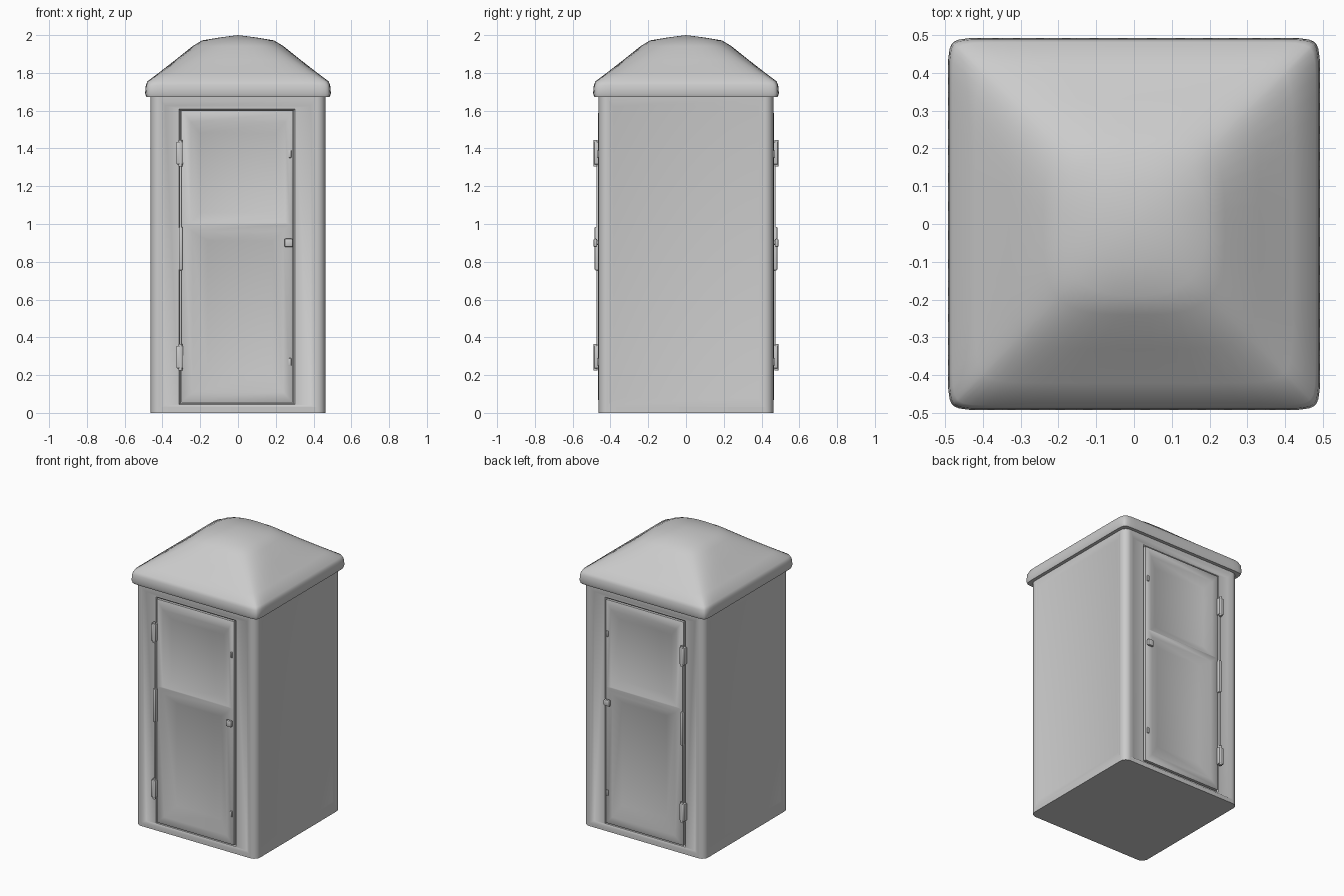
import bpy, bmesh, math
from mathutils import Vector

if "Cube" in bpy.data.objects:
    bpy.data.objects.remove(bpy.data.objects["Cube"], do_unlink=True)

grey = bpy.data.materials.new("plain grey")
grey.use_nodes = True
colour = (0.6, 0.6, 0.6, 1)
grey.diffuse_color = colour
grey.node_tree.nodes["Principled BSDF"].inputs["Base Color"].default_value = colour

HALF = 0.462      # half width of the booth
POST = 0.045      # corner post radius
WALL_TOP = 1.69


def finish(name, bm, angle=40):
    mesh = bpy.data.meshes.new(name)
    bm.to_mesh(mesh)
    bm.free()
    mesh.materials.append(grey)
    ob = bpy.data.objects.new(name, mesh)
    bpy.context.collection.objects.link(ob)
    bpy.ops.object.select_all(action='DESELECT')
    ob.select_set(True)
    bpy.context.view_layer.objects.active = ob
    bpy.ops.object.shade_smooth_by_angle(angle=math.radians(angle))
    return ob


def box(name, centre, size, bevel, segments=2, upright_only=False):
    bm = bmesh.new()
    bmesh.ops.create_cube(bm, size=1)
    bmesh.ops.scale(bm, vec=size, verts=bm.verts)
    bmesh.ops.translate(bm, vec=centre, verts=bm.verts)
    edges = [e for e in bm.edges if not upright_only
             or abs(e.verts[0].co.z - e.verts[1].co.z) > 0.001]
    bmesh.ops.bevel(bm, geom=edges, offset=bevel, segments=segments,
                    affect='EDGES', profile=0.5)
    return finish(name, bm)


def cylinder(name, centre, radius, depth, sides=12, axis='Z'):
    bm = bmesh.new()
    bmesh.ops.create_cone(bm, cap_ends=True, segments=sides, radius1=radius,
                          radius2=radius, depth=depth)
    if axis == 'Y':
        for v in bm.verts:
            v.co = Vector((v.co.x, v.co.z, -v.co.y))
    bmesh.ops.translate(bm, vec=centre, verts=bm.verts)
    return finish(name, bm)


def panel(name, rings, place, outward):
    """Nested rectangles (u0, u1, z0, z1, out) joined up, the last one filled."""
    bm = bmesh.new()
    loops = [[bm.verts.new(place(u, z, out)) for u, z in
              ((u0, z0), (u1, z0), (u1, z1), (u0, z1))]
             for u0, u1, z0, z1, out in rings]
    for a, b in zip(loops, loops[1:]):
        for i in range(4):
            j = (i + 1) % 4
            bm.faces.new((a[i], a[j], b[j], b[i]))
    cap = bm.faces.new(loops[-1])
    cap.normal_update()
    if cap.normal.dot(Vector(outward)) < 0:
        bmesh.ops.reverse_faces(bm, faces=bm.faces[:])
    return finish(name, bm, 50)


# Rounded corner posts and floor
inner = HALF - POST
for sx, nx in ((-1, "right"), (1, "left")):
    for sy, ny in ((-1, "front"), (1, "back")):
        cylinder(f"{ny}_{nx}_post", (sx * inner, sy * inner, WALL_TOP / 2 + 0.005),
                 POST, WALL_TOP - 0.01, 24)
box("floor", (0, 0, 0.015), (2 * HALF, 2 * HALF, 0.03), POST, 6, upright_only=True)

# Plain side walls with a shallow panel
for s, side in ((-1, "right"), (1, "left")):
    panel(f"{side}_wall",
          [(-inner, inner, 0.01, WALL_TOP, HALF),
           (-0.41, 0.41, 0.04, 1.66, HALF),
           (-0.385, 0.385, 0.08, 1.62, HALF - 0.009)],
          lambda u, z, out: (s * out, u, z), (s, 0, 0))

# Front and back: door wall, door and fittings
for s, side in ((-1, "front"), (1, "back")):
    def place(u, z, out):
        return (u, s * out, z)

    out_dir = (0, s, 0)
    panel(f"{side}_wall",
          [(-inner, inner, 0.01, WALL_TOP, HALF),
           (-0.405, 0.405, 0.03, 1.65, HALF),
           (-0.385, 0.385, 0.04, 1.625, HALF - 0.01),
           (-0.312, 0.302, 0.045, 1.61, HALF - 0.01),
           (-0.305, 0.295, 0.05, 1.6, HALF - 0.022)], place, out_dir)

    # Upper door half with sunken window, lower half with sunken panel
    panel(f"{side}_door_window",
          [(-0.30, 0.29, 1.0, 1.60, HALF - 0.022),
           (-0.30, 0.29, 1.0, 1.60, HALF - 0.004),
           (-0.285, 0.275, 1.0, 1.585, HALF + 0.004),
           (-0.25, 0.25, 1.005, 1.54, HALF + 0.002),
           (-0.20, 0.20, 1.06, 1.48, HALF - 0.021)], place, out_dir)
    panel(f"{side}_door_panel",
          [(-0.30, 0.29, 0.055, 1.0, HALF - 0.022),
           (-0.30, 0.29, 0.055, 1.0, HALF - 0.004),
           (-0.285, 0.275, 0.07, 1.0, HALF + 0.004),
           (-0.24, 0.24, 0.11, 0.96, HALF + 0.002),
           (-0.16, 0.18, 0.2, 0.91, HALF - 0.021)], place, out_dir)

    # Hinges
    for label, z in (("upper", 1.375), ("lower", 0.295)):
        box(f"{side}_{label}_hinge", place(-0.308, z, 0.47), (0.036, 0.034, 0.12), 0.005)
        cylinder(f"{side}_{label}_hinge_pin", place(-0.305, z, 0.479), 0.01, 0.14)
    box(f"{side}_middle_hinge", place(-0.303, 0.87, 0.469), (0.02, 0.03, 0.23), 0.006)
    box(f"{side}_hinge_strip", place(-0.305, 0.82, 0.464), (0.012, 0.02, 1.1), 0.004)

    # Knob and small catches
    cylinder(f"{side}_knob_stem", place(0.265, 0.9, 0.468), 0.012, 0.03, 12, 'Y')
    box(f"{side}_knob", place(0.268, 0.9, 0.48), (0.045, 0.02, 0.045), 0.008)
    for label, z in (("upper", 1.37), ("lower", 0.27)):
        box(f"{side}_{label}_catch", place(0.275, z, 0.466), (0.016, 0.012, 0.04), 0.004)

# Hipped roof: square eave rings easing into a soft round top
PROFILE = [(0.45, 1.672, 40), (0.485, 1.672, 30), (0.492, 1.69, 26), (0.488, 1.735, 26),
           (0.48, 1.755, 22), (0.42, 1.8, 12), (0.33, 1.87, 6), (0.24, 1.942, 3.5),
           (0.19, 1.972, 2.6), (0.1, 1.987, 2)]
PER_SIDE = 20
# Directions spaced around a square, packed closer towards its corners
steps = [math.sin(math.pi / 2 * (2 * i / PER_SIDE - 1)) for i in range(PER_SIDE)]
directions = ([(1, t) for t in steps] + [(-t, 1) for t in steps]
              + [(-1, -t) for t in steps] + [(t, -1) for t in steps])
count = len(directions)
bm = bmesh.new()
loops = []
for half, z, power in PROFILE:
    ring = []
    for c, d in directions:
        r = half / (abs(c) ** power + abs(d) ** power) ** (1 / power)
        ring.append(bm.verts.new((r * c, r * d, z)))
    loops.append(ring)
for low, high in zip(loops, loops[1:]):
    for i in range(count):
        j = (i + 1) % count
        bm.faces.new((low[i], low[j], high[j], high[i]))
apex = bm.verts.new((0, 0, 2.0))
for i in range(count):
    bm.faces.new((loops[-1][i], loops[-1][(i + 1) % count], apex))
bm.faces.new(loops[0][::-1])
finish("roof", bm, 60)
